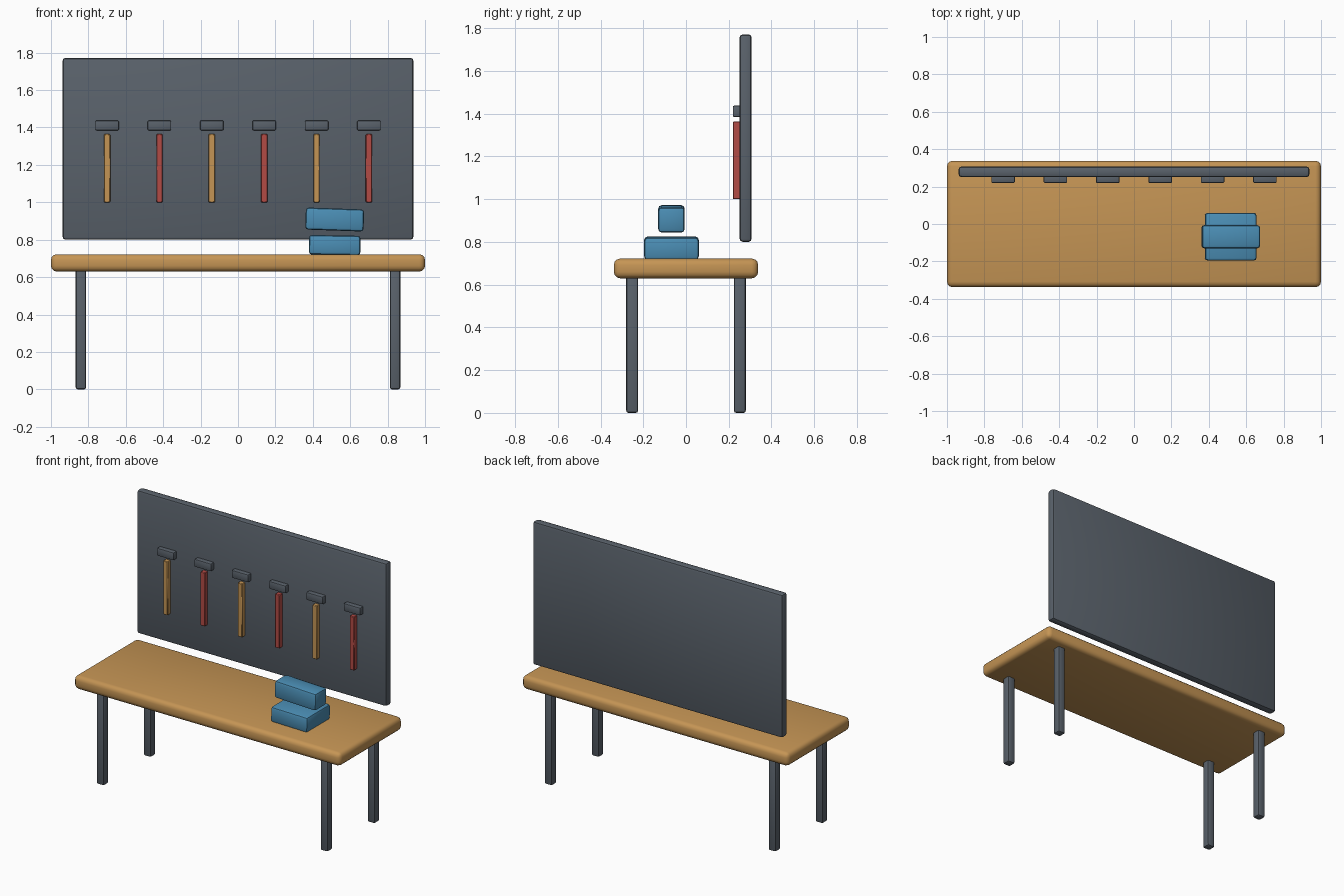
import bpy
import math

cube = bpy.data.objects.get("Cube")
if cube:
    bpy.data.objects.remove(cube, do_unlink=True)


def material(name, rgb):
    m = bpy.data.materials.new(name)
    m.use_nodes = True
    m.diffuse_color = (*rgb, 1)
    m.node_tree.nodes["Principled BSDF"].inputs["Base Color"].default_value = (*rgb, 1)
    return m


wood = material("warm wood", (0.56, 0.30, 0.09))
slate = material("slate grey", (0.10, 0.12, 0.145))
red = material("red handle", (0.45, 0.07, 0.06))
blue = material("vise blue", (0.07, 0.27, 0.46))


def box(name, center, size, mat, bevel, segments=2, tilt=0):
    """Rounded box given by its centre and full size."""
    bpy.ops.mesh.primitive_cube_add(size=1, location=center)
    ob = bpy.context.object
    ob.name = name
    ob.scale = size
    bpy.ops.object.transform_apply(location=False, rotation=False, scale=True)
    mod = ob.modifiers.new("rounded edges", "BEVEL")
    mod.width = bevel
    mod.segments = segments
    bpy.ops.object.modifier_apply(modifier=mod.name)
    bpy.ops.object.shade_smooth_by_angle(angle=math.radians(40))
    ob.rotation_euler.y = math.radians(tilt)
    ob.data.materials.append(mat)
    return ob


# Bench top and legs
box("bench_top", (0, 0, 0.676), (2, 0.676, 0.092), wood, 0.03, 3)
for side, x in (("left", 0.84), ("right", -0.84)):
    for end, y in (("front", -0.252), ("back", 0.252)):
        box(f"{end}_{side}_leg", (x, y, 0.32), (0.056, 0.056, 0.64), slate, 0.011)

# Tool board
box("tool_board", (0, 0.279, 1.286), (1.876, 0.057, 0.972), slate, 0.016)

# Row of hammers with alternating handles
for i in range(6):
    x = -0.70 + 0.28 * i
    box(f"hammer_handle_{i + 1}", (x, 0.237, 1.182), (0.034, 0.034, 0.364),
        red if i % 2 else wood, 0.003, 1)
    box(f"hammer_head_{i + 1}", (x, 0.242, 1.411), (0.126, 0.046, 0.053), slate, 0.007)

# Vise: base block and raised jaw
box("vise_base", (0.517, -0.068, 0.771), (0.276, 0.256, 0.104), blue, 0.016, tilt=1)
box("vise_jaw", (0.517, -0.068, 0.908), (0.312, 0.124, 0.118), blue, 0.016, tilt=2)
